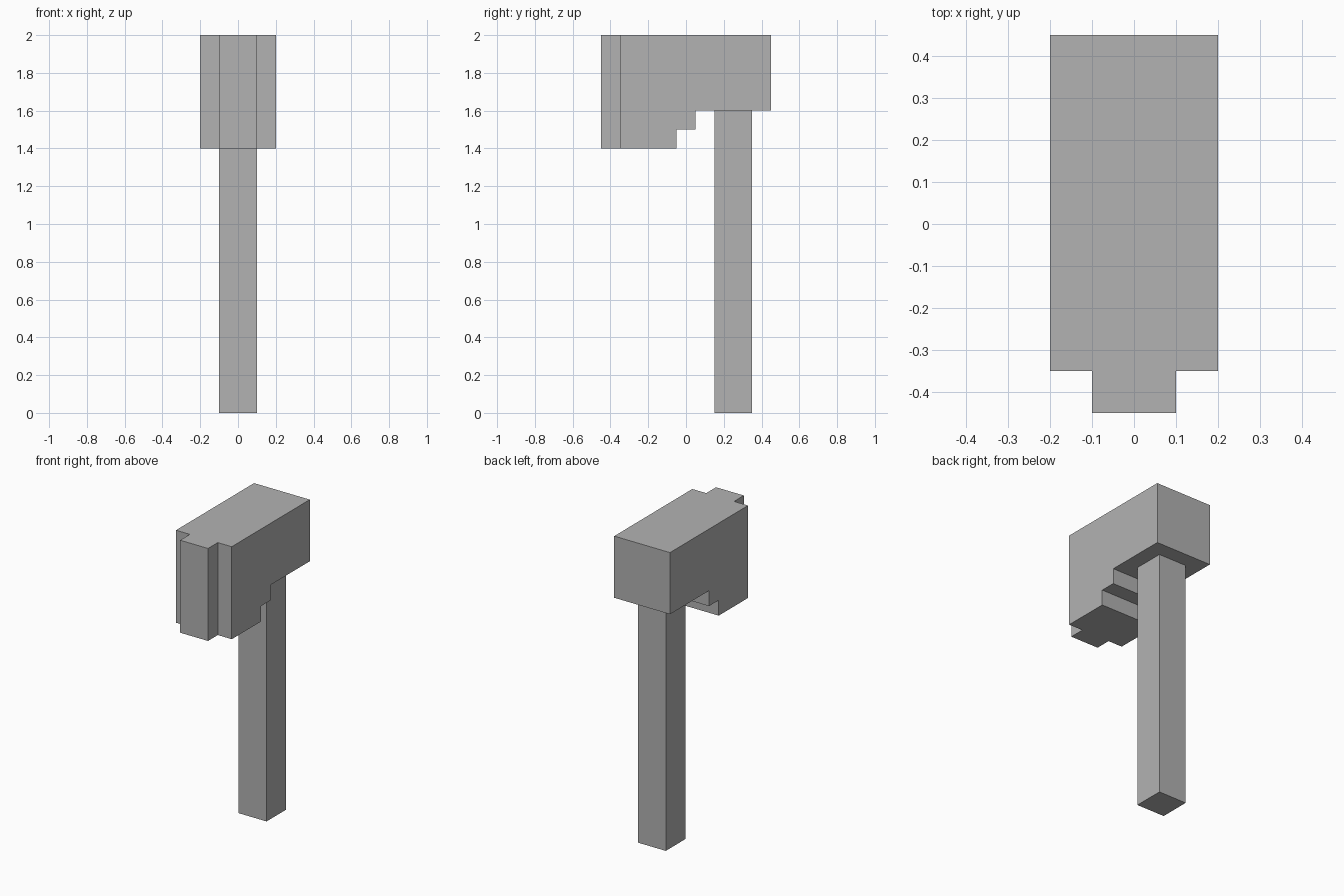
import bpy
import bmesh

cube = bpy.data.objects.get("Cube")
if cube:
    bpy.data.objects.remove(cube, do_unlink=True)

# Single plain grey
grey = bpy.data.materials.new("grey")
grey.use_nodes = True
color = (0.448, 0.448, 0.448, 1)
grey.diffuse_color = color
grey.node_tree.nodes["Principled BSDF"].inputs["Base Color"].default_value = color


def extrude_profile(name, profile, half_width):
    """Extrude a side outline of (y, z) points across x, centred on x = 0."""
    bm = bmesh.new()
    face = bm.faces.new([bm.verts.new((-half_width, y, z)) for y, z in profile])
    result = bmesh.ops.extrude_face_region(bm, geom=[face])
    moved = [v for v in result["geom"] if isinstance(v, bmesh.types.BMVert)]
    bmesh.ops.translate(bm, verts=moved, vec=(2 * half_width, 0, 0))
    bmesh.ops.recalc_face_normals(bm, faces=bm.faces)
    mesh = bpy.data.meshes.new(name)
    bm.to_mesh(mesh)
    bm.free()
    mesh.materials.append(grey)
    obj = bpy.data.objects.new(name, mesh)
    bpy.context.collection.objects.link(obj)
    return obj


def rectangle(y0, y1, z0, z1):
    return [(y0, z0), (y1, z0), (y1, z1), (y0, z1)]


# Head with a stepped underside
extrude_profile("axe_head", [
    (-0.35, 1.4), (-0.05, 1.4), (-0.05, 1.5), (0.05, 1.5),
    (0.05, 1.6), (0.45, 1.6), (0.45, 2.0), (-0.35, 2.0),
], 0.2)

# Narrow edge on the front of the head
extrude_profile("front_blade", rectangle(-0.45, -0.35, 1.4, 2.0), 0.1)

# Straight handle below the head
extrude_profile("handle", rectangle(0.15, 0.35, 0.0, 1.6), 0.1)
